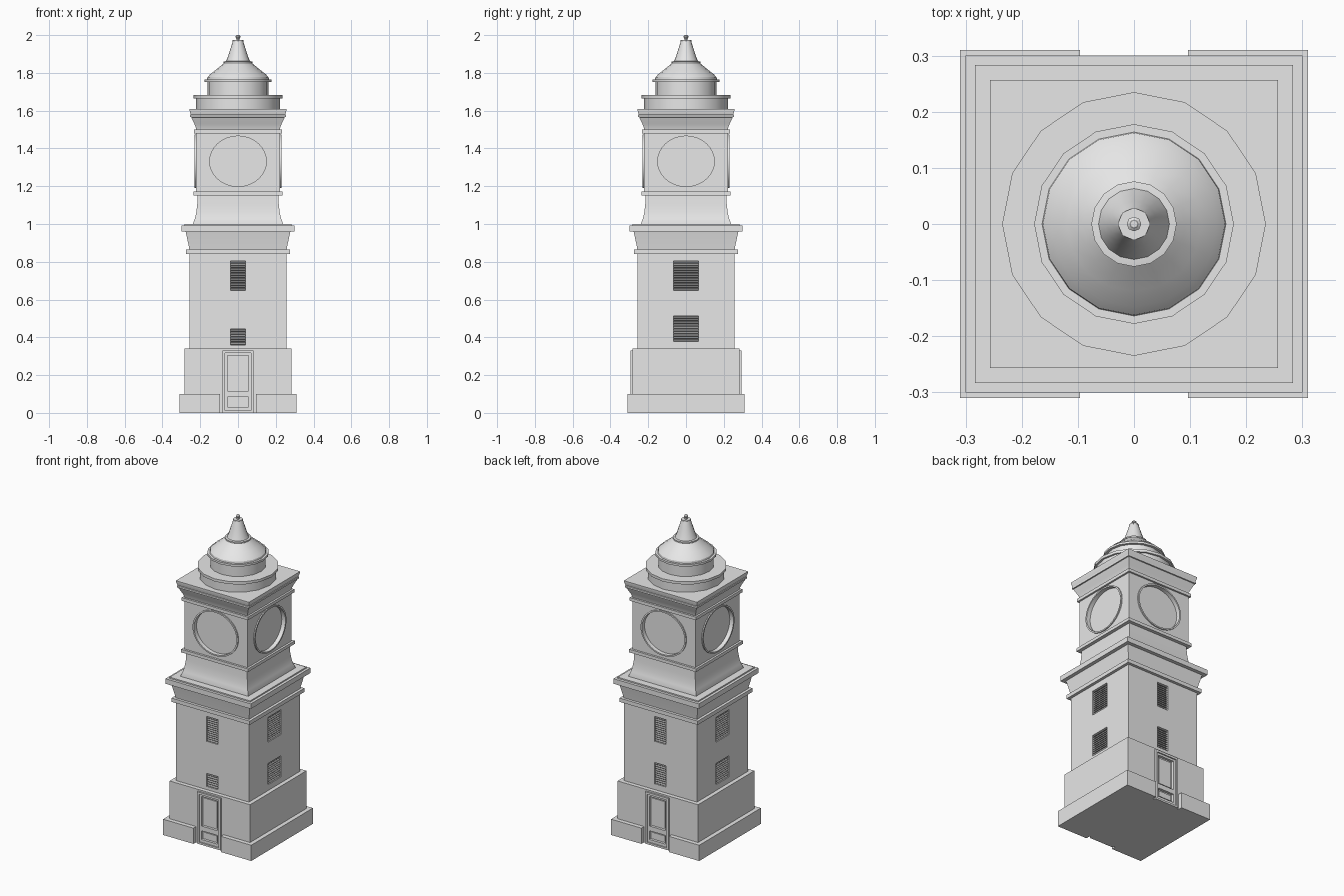
import bpy, bmesh, math
from mathutils import Matrix, Vector

if "Cube" in bpy.data.objects:
    bpy.data.objects.remove(bpy.data.objects["Cube"])


def material(name, value):
    m = bpy.data.materials.new(name)
    m.use_nodes = True
    colour = (value, value, value, 1)
    m.diffuse_color = colour
    m.node_tree.nodes["Principled BSDF"].inputs["Base Color"].default_value = colour
    return m


stone = material("stone grey", 0.8)
louvre = material("louvre grey", 0.3)


def finish(name, bm, mat=stone, smooth=False):
    bmesh.ops.recalc_face_normals(bm, faces=bm.faces[:])
    me = bpy.data.meshes.new(name)
    bm.to_mesh(me)
    bm.free()
    me.materials.append(mat)
    ob = bpy.data.objects.new(name, me)
    bpy.context.collection.objects.link(ob)
    if smooth:
        smooth_edges(ob)
    return ob


def smooth_edges(ob):
    bpy.ops.object.select_all(action='DESELECT')
    ob.select_set(True)
    bpy.context.view_layer.objects.active = ob
    bpy.ops.object.shade_smooth_by_angle(angle=math.radians(32))


def turn(name, sides, profile, closed=False, matrix=Matrix(), smooth=True):
    """Sweep a (half width, height) profile around z; four sides gives a square."""
    bm = bmesh.new()
    square = sides == 4
    k, shift = (math.sqrt(2), math.pi / 4) if square else (1, 0)
    rings = []
    for r, z in profile:
        angles = [shift + math.tau * i / sides for i in range(sides)]
        rings.append([bm.verts.new((k * r * math.cos(a), k * r * math.sin(a), z)) for a in angles])
    pairs = list(zip(rings, rings[1:]))
    if closed:
        pairs.append((rings[-1], rings[0]))
    for lo, hi in pairs:
        for i in range(sides):
            j = (i + 1) % sides
            bm.faces.new((lo[i], lo[j], hi[j], hi[i]))
    if not closed:
        bm.faces.new(rings[0])
        bm.faces.new(rings[-1])
    bm.transform(matrix)
    return finish(name, bm, smooth=smooth)


def side(quarter):
    """Frame of one wall: x across, y up, z outwards; 0 is the front."""
    return Matrix.Rotation(quarter * math.pi / 2, 4, 'Z') @ Matrix.Rotation(math.pi / 2, 4, 'X')


def add_box(bm, across, up, out, matrix, tilt=0):
    lo, hi = zip(across, up, out)
    lo, hi = Vector(lo), Vector(hi)
    m = (matrix @ Matrix.Translation((lo + hi) / 2) @ Matrix.Rotation(tilt, 4, 'X')
         @ Matrix.Diagonal((*(hi - lo), 1)))
    bmesh.ops.create_cube(bm, size=1, matrix=m)


def box(name, across, up, out, matrix, mat=stone):
    bm = bmesh.new()
    add_box(bm, across, up, out, matrix)
    return finish(name, bm, mat)


def cut(target, cutter):
    mod = target.modifiers.new("opening", 'BOOLEAN')
    mod.operation = 'DIFFERENCE'
    mod.solver = 'EXACT'
    mod.object = cutter
    bpy.context.view_layer.objects.active = target
    bpy.ops.object.modifier_apply(modifier=mod.name)
    bpy.data.objects.remove(cutter)


# Square body, bottom to top
block = turn("lower_block", 4, [(.283, 0), (.283, .34)])
shaft = turn("shaft", 4, [(.257, .33), (.257, .86)])
turn("shaft_band", 4, [(.275, .842), (.275, .866)])
turn("gallery_flare", 4, [(.257, .86), (.259, .875), (.277, .96)])
turn("gallery_slab", 4, [(.3, .96), (.3, .992), (.283, .992), (.283, 1.0)])
turn("curved_neck", 4, [(.238, .99), (.238, 1.003), (.228, 1.03), (.221, 1.06),
                        (.216, 1.1), (.213, 1.16)])
turn("belfry_lower_band", 4, [(.235, 1.152), (.235, 1.172)])
belfry = turn("clock_block", 4, [(.222, 1.165), (.222, 1.485)])
turn("belfry_upper_band", 4, [(.233, 1.48), (.233, 1.5)])
turn("cornice", 4, [(.22, 1.495), (.223, 1.51), (.231, 1.53), (.243, 1.555), (.247, 1.565),
                    (.253, 1.567), (.253, 1.578), (.25, 1.58), (.257, 1.602), (.257, 1.61)])

# Plinth in two halves, leaving a gap for each door
for sign, label in ((1, "left"), (-1, "right")):
    box("plinth_" + label, sorted((sign * .096, sign * .31)), (0, .1), (-.31, .31), side(0))

# Round roof
turn("lower_drum", 16, [(.223, 1.605), (.223, 1.67)])
turn("lower_drum_rim", 16, [(.235, 1.665), (.235, 1.682)])
turn("upper_drum", 16, [(.162, 1.68), (.162, 1.757)])
turn("upper_drum_rim", 16, [(.178, 1.753), (.178, 1.766)])
turn("bell_dome", 16, [(.164, 1.765), (.162, 1.777), (.148, 1.792), (.12, 1.814),
                       (.092, 1.837), (.07, 1.855)])
turn("dome_ring", 16, [(.07, 1.848), (.076, 1.852), (.076, 1.86), (.064, 1.862)])
turn("spire", 16, [(.064, 1.86), (.052, 1.89), (.041, 1.925), (.027, 1.968)])
turn("spire_cap", 8, [(.029, 1.966), (.029, 1.974)])
turn("finial", 8, [(.009, 1.972), (.009, 1.983), (.013, 1.988), (.013, 1.995), (.007, 2.0)])

# Clock openings, dials and rims on all four walls
for q in range(4):
    place = side(q) @ Matrix.Translation((0, 1.332, 0)) @ Matrix.Diagonal((1, .89, 1, 1))
    cut(belfry, turn("dial_cutter", 32, [(.151, .203), (.151, .25)], matrix=place))
    turn(f"clock_rim_{q + 1}", 32, [(.15, .202), (.15, .229), (.16, .229), (.16, .21)],
         closed=True, matrix=place)
smooth_edges(belfry)

# Louvred windows: wall, half width, bottom, top
windows = []
for q in range(4):
    half = .066 if q % 2 else .04
    windows.append((q, half, .647, .805))
    windows.append((q, half, .36, .443) if q == 0 else (q, half, .377, .512))

for n, (q, half, low, high) in enumerate(windows):
    place = side(q)
    cut(shaft, box("window_cutter", (-half, half), (low, high), (.235, .3), place))
    bm = bmesh.new()
    add_box(bm, (-half, half), (low, high), (.23, .238), place)
    count = round((high - low) / .013)
    step = (high - low) / count
    for i in range(count):
        mid = low + (i + .5) * step
        add_box(bm, (-half, half), (mid - .0015, mid + .0015), (.239, .254), place, math.radians(40))
    finish(f"window_louvre_{n + 1}", bm, louvre)

# Panelled doors at front and back
for q, label in ((0, "front"), (2, "back")):
    place = side(q)
    cut(block, box("doorway_cutter", (-.07, .07), (.012, .316), (.255, .32), place))
    bm = bmesh.new()
    for s in (1, -1):
        add_box(bm, sorted((s * .07, s * .083)), (0, .33), (.27, .294), place)
    add_box(bm, (-.07, .07), (.316, .33), (.27, .294), place)
    add_box(bm, (-.07, .07), (0, .012), (.27, .294), place)
    finish(label + "_door_frame", bm)
    leaf = box(label + "_door", (-.07, .07), (.012, .316), (.25, .286), place)
    for low, high in ((.03, .085), (.115, .303)):
        cut(leaf, box("panel_cutter", (-.056, .056), (low, high), (.27, .3), place))
        box(label + "_door_panel", (-.046, .046), (low + .01, high - .01), (.265, .276), place)
